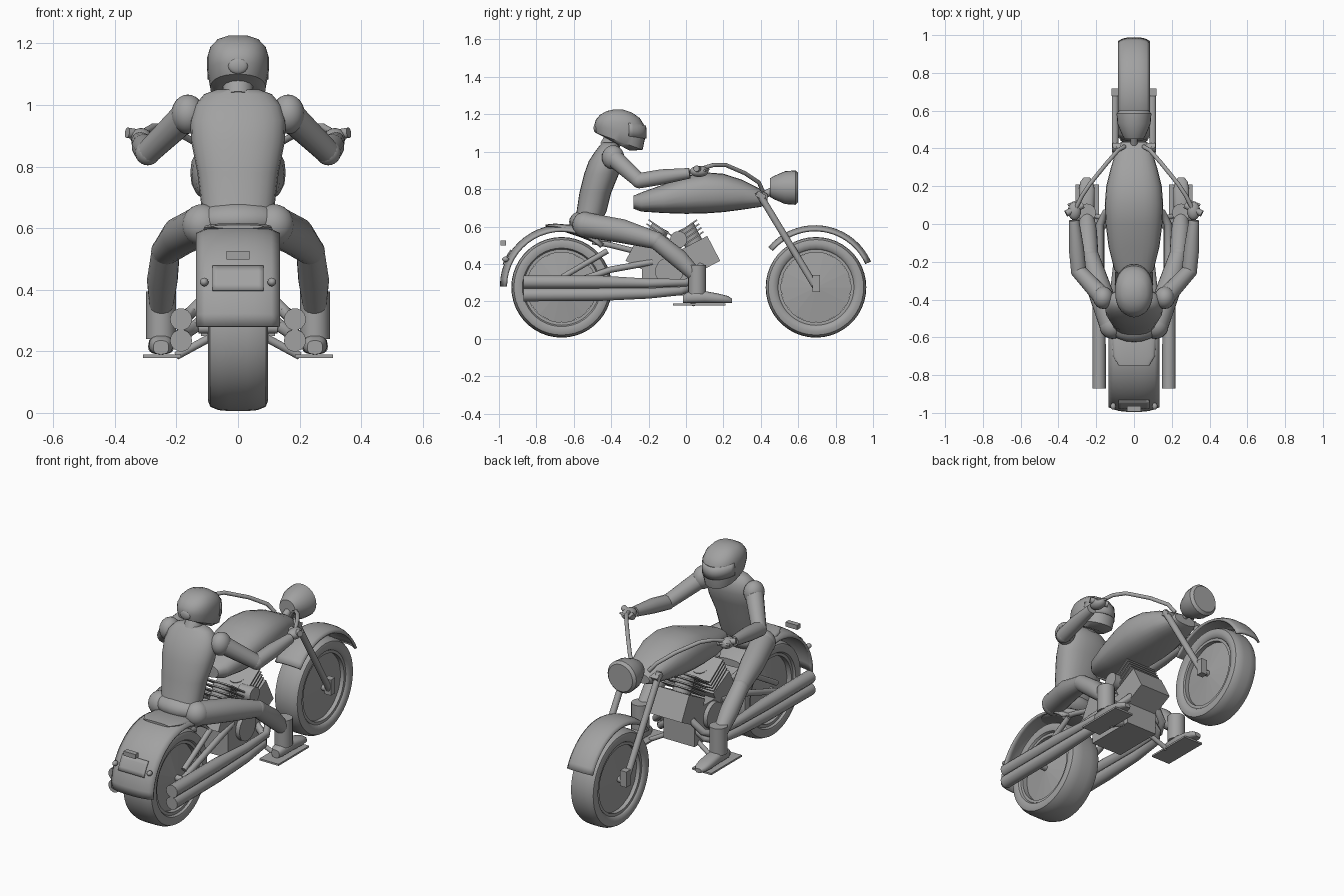
import bpy, bmesh, math
from mathutils import Vector as V

if "Cube" in bpy.data.objects:
    bpy.data.objects.remove(bpy.data.objects["Cube"])

grey = bpy.data.materials.new("plain grey")
grey.diffuse_color = (0.36, 0.36, 0.36, 1)
grey.use_nodes = True
grey.node_tree.nodes["Principled BSDF"].inputs["Base Color"].default_value = grey.diffuse_color


def finish(name, bm, smooth=True, mirror=False, thick=0):
    bmesh.ops.remove_doubles(bm, verts=bm.verts, dist=1e-5)
    bmesh.ops.recalc_face_normals(bm, faces=bm.faces)
    me = bpy.data.meshes.new(name)
    bm.to_mesh(me)
    bm.free()
    ob = bpy.data.objects.new(name, me)
    bpy.context.collection.objects.link(ob)
    me.materials.append(grey)
    if smooth:
        bpy.ops.object.select_all(action='DESELECT')
        ob.select_set(True)
        bpy.context.view_layer.objects.active = ob
        bpy.ops.object.shade_smooth_by_angle(angle=math.radians(40))
    if thick:
        m = ob.modifiers.new("thickness", 'SOLIDIFY')
        m.thickness, m.offset = thick, 0
    if mirror:
        ob.modifiers.new("mirror", 'MIRROR')
    return ob


def grid(bm, rows):
    vs = [[bm.verts.new(p) for p in r] for r in rows]
    for a, b in zip(vs, vs[1:]):
        for i in range(len(a) - 1):
            bm.faces.new((a[i], a[i + 1], b[i + 1], b[i]))
    return vs


def loft(name, rings, n=24, p=2.0, cap=True, **kw):
    """Skin over superellipse rings given as (centre, half axis u, half axis v)."""
    def power(t):
        return math.copysign(abs(t) ** (2 / p), t)
    bm = bmesh.new()
    rows = []
    for c, u, v in rings:
        ts = [2 * math.pi * (i % n) / n for i in range(n + 1)]
        rows.append([V(c) + V(u) * power(math.cos(t)) + V(v) * power(math.sin(t)) for t in ts])
    vs = grid(bm, rows)
    if cap:
        for r in (vs[0], vs[-1]):
            bm.faces.new(r[:-1])
    return finish(name, bm, **kw)


def tube(name, pts, radii, n=14, **kw):
    pts = [V(p) for p in pts]
    if not isinstance(radii, (list, tuple)):
        radii = [radii] * len(pts)
    d = pts[-1] - pts[0]
    ref = V([1.0 if i == min(range(3), key=lambda k: abs(d[k])) else 0.0 for i in range(3)])
    rings = []
    for i, p in enumerate(pts):
        t = (pts[min(i + 1, len(pts) - 1)] - pts[max(i - 1, 0)]).normalized()
        u = t.cross(ref).normalized()
        rings.append((p, u * radii[i], t.cross(u) * radii[i]))
    return loft(name, rings, n, **kw)


def ball(name, c, r, **kw):
    bm = bmesh.new()
    bmesh.ops.create_uvsphere(bm, u_segments=20, v_segments=12, radius=1)
    r = r if isinstance(r, tuple) else (r, r, r)
    for v in bm.verts:
        v.co = V([c[i] + v.co[i] * r[i] for i in range(3)])
    return finish(name, bm, **kw)


def box(name, c, size, tilt=0, **kw):
    bm = bmesh.new()
    bmesh.ops.create_cube(bm, size=1)
    ca, sa = math.cos(tilt), math.sin(tilt)
    for v in bm.verts:
        x, y, z = [v.co[i] * size[i] for i in range(3)]
        v.co = V((c[0] + x, c[1] + y * ca - z * sa, c[2] + y * sa + z * ca))
    return finish(name, bm, smooth=False, **kw)


def wheel_ring(name, y, profile, n=44, **kw):
    loft(name, [((x, y, .275), (0, r, 0), (0, 0, r)) for x, r in profile], n, **kw)


def fender(name, y, r, hw, a0, a1, crown, thick, n=18):
    rows = []
    for i in range(n + 1):
        a = math.radians(a0 + (a1 - a0) * i / n)
        row = []
        for k in range(-5, 6):
            rr = r - crown * abs(k / 5) ** 3
            row.append((hw * k / 5, y + rr * math.cos(a), .28 + rr * math.sin(a)))
        rows.append(row)
    bm = bmesh.new()
    grid(bm, rows)
    finish(name, bm, thick=thick)


# wheels: tyre, rim and shallow cone disc
for side, y, w in (("rear", -.665, .098), ("front", .695, .077)):
    half = [(.75 * w, .2), (.92 * w, .21), (w, .235), (.92 * w, .255), (.65 * w, .266), (.3 * w, .269)]
    prof = half + [(-x, r) for x, r in reversed(half)]
    wheel_ring(side + "_tyre", y, prof + prof[:1], cap=False)
    rim = [(.8 * w, .187), (.8 * w, .206), (-.8 * w, .206), (-.8 * w, .187)]
    wheel_ring(side + "_rim", y, rim + rim[:1], cap=False)
    wheel_ring(side + "_disc", y, [(-.75 * w, .02), (-.5 * w, .19), (.5 * w, .19), (.75 * w, .02)],
               n=14, smooth=False)
    tube(side + "_axle", [(-w - .03, y, .275), (w + .03, y, .275)], .017)

# fenders, number plate and lamp
fender("rear_fender", -.665, .323, .133, 45, 180, .025, .014)
fender("front_fender", .69, .32, .08, 24, 140, .02, .014)
fender("number_plate", -.665, .334, .083, 144, 159.5, 0, .006, 4)
box("tail_lamp", (0, -.978, .512), (.075, .03, .026))
ball("rear_indicator", (.11, -.965, .425), (.014, .018, .014), mirror=True)

# seat
loft("seat", [((0, y, z), (hx, 0, 0), (0, 0, hz)) for y, z, hx, hz in
              [(-.75, .605, .08, .006), (-.7, .602, .11, .014), (-.57, .575, .12, .03),
               (-.46, .535, .1, .035), (-.4, .515, .07, .02)]], p=2.6)

# fuel tank
loft("tank", [((0, y, (a + b) / 2), (hx, 0, 0), (0, 0, (a - b) / 2)) for y, a, b, hx in
              [(-.28, .765, .695, .07), (-.24, .782, .68, .105), (-.12, .825, .672, .135),
               (0, .87, .668, .15), (.1, .89, .67, .155), (.2, .882, .677, .147),
               (.3, .85, .69, .122), (.4, .8, .705, .09), (.435, .775, .72, .07)]], p=2.5)

# headlight
tube("headlight", [(0, y, .808) for y in (.45, .47, .53, .585, .6)], [.05, .062, .088, .092, .078], n=24)
tube("headlight_bracket", [(0, .4, .76), (0, .47, .795)], .02)

# fork and steering
tube("fork_leg", [(.1, .385, .785), (.1, .7, .265)], .018, mirror=True)
box("fork_crown", (0, .4, .765), (.23, .05, .03), -.5)
box("axle_clamp", (.1, .697, .295), (.04, .04, .09), mirror=True)
tube("handlebar", [(.05, .41, .79), (.085, .39, .835), (.15, .315, .885), (.235, .21, .93),
                   (.275, .15, .93), (.305, .09, .912)], .011, mirror=True)
tube("grip", [(.27, .1, .895), (.36, .055, .91)], .017, mirror=True)
tube("brake_lever", [(.3, .12, .905), (.35, .1, .9)], .006, mirror=True)

# engine: crankcase and two leaning finned cylinders
box("crankcase", (0, -.085, .335), (.2, .3, .21))
for name, s in (("front", 1), ("rear", -1)):
    t = .48 * s
    y0, z0 = -.07 + s * .145, .445
    box(name + "_cylinder", (0, y0, z0), (.2, .165, .15), t)
    for k in range(4):
        h = .095 + k * .024
        c = (0, y0 - math.sin(t) * h, z0 + math.cos(t) * h)
        box("%s_fin_%d" % (name, k + 1), c, (.2, .15, .008), t + .12 * s)
    tube(name + "_cylinder_core", [(0, y0, z0), (0, y0 - math.sin(t) * .17, z0 + math.cos(t) * .17)], .05)
tube("air_cleaner", [(.05, -.04, .53), (.135, -.04, .53)], .045, n=20)
tube("engine_cover", [(-.125, -.09, .36), (.125, -.09, .36)], .075, n=20)

# exhaust pipes with headers
tube("upper_exhaust", [(.185, -.87, .304), (.185, -.45, .303), (.185, -.2, .297), (.18, 0, .3),
                       (.15, .06, .33), (.09, .08, .39)], [.036, .035, .025, .021, .02, .02], mirror=True)
tube("lower_exhaust", [(.185, -.87, .235), (.185, -.45, .237), (.185, -.2, .243), (.18, -.03, .255),
                       (.14, .03, .28), (.09, .04, .32)], [.036, .035, .029, .023, .02, .02], mirror=True)

# rear suspension and frame tubes
tube("shock", [(.115, -.66, .33), (.115, -.42, .47)], .015, mirror=True)
tube("swing_arm", [(.115, -.665, .28), (.115, -.4, .37), (.09, -.18, .41)], .017, mirror=True)
tube("seat_rail", [(.08, -.5, .52), (.08, -.4, .5), (.07, -.2, .45)], .015, mirror=True)

# footboards
box("footboard", (.247, .07, .184), (.123, .28, .01), mirror=True)
tube("footboard_arm", [(.08, .02, .25), (.2, .04, .185)], .013, mirror=True)

# rider: torso, pelvis and neck
loft("torso", [((0, y, z), (hx, 0, 0), (0, hy, 0)) for z, y, hx, hy in
               [(.62, -.53, .115, .075), (.68, -.505, .12, .08), (.78, -.485, .132, .085),
                (.88, -.452, .152, .093), (.95, -.43, .155, .09), (1.0, -.415, .14, .072),
                (1.035, -.41, .11, .05), (1.05, -.41, .07, .035)]], p=2.3)
ball("pelvis", (0, -.53, .625), (.145, .095, .065))
tube("neck", [(0, -.415, 1.02), (0, -.37, 1.1)], .05)

# helmet with visor band, rings given by back and front points
shell = [(-.45, 1.085, -.3, 1.005, .07), (-.48, 1.1, -.232, 1.01, .09), (-.49, 1.14, -.217, 1.08, .1),
         (-.483, 1.17, -.222, 1.14, .1), (-.46, 1.197, -.247, 1.18, .09),
         (-.425, 1.217, -.29, 1.21, .066), (-.385, 1.226, -.335, 1.225, .03)]
loft("helmet", [((0, (a + c) / 2, (b + d) / 2), (hx, 0, 0), (0, (c - a) / 2, (d - b) / 2))
                for a, b, c, d, hx in shell], p=2.3, n=28)
rows = []
for z, k in ((1.07, 1), (1.105, 1.01), (1.14, .99)):
    rows.append([(.101 * k * math.sin(t), -.353 + .137 * k * math.cos(t), z + .02 * (1 - math.cos(t)))
                 for t in [math.radians(-70 + 10 * i) for i in range(15)]])
bm = bmesh.new()
grid(bm, rows)
finish("visor", bm, thick=.008)
ball("helmet_vent", (0, -.482, 1.127), (.032, .012, .026))

# rider: arms
shoulder, elbow, wrist = (.163, -.39, .97), (.293, -.25, .845), (.318, .02, .885)
ball("shoulder", shoulder, (.054, .06, .064), mirror=True)
tube("upper_arm", [shoulder, elbow], [.05, .04], mirror=True)
ball("elbow", elbow, .041, mirror=True)
tube("forearm", [elbow, (.305, -.13, .865), wrist], [.041, .041, .028], mirror=True)
ball("hand", (.315, .07, .895), (.035, .05, .03), mirror=True)

# rider: legs
hip, knee, ankle = (.115, -.54, .61), (.235, -.16, .525), (.25, .06, .33)
ball("hip", hip, .068, mirror=True)
tube("thigh", [hip, (.185, -.34, .575), knee], [.066, .064, .046], n=20, mirror=True)
ball("knee", knee, .047, mirror=True)
tube("shin", [knee, (.246, -.04, .43), ankle], [.046, .05, .036], n=20, mirror=True)
tube("boot_cuff", [(.25, .06, .24), (.25, .06, .395)], .048, n=20, mirror=True)
loft("boot", [((.25, y, .19 + h / 2), (w, 0, 0), (0, 0, h / 2)) for y, w, h in
              [(-.015, .025, .045), (.01, .038, .06), (.1, .04, .065), (.18, .042, .05),
               (.225, .034, .038), (.245, .018, .025)]], p=2.6, n=20, mirror=True)
